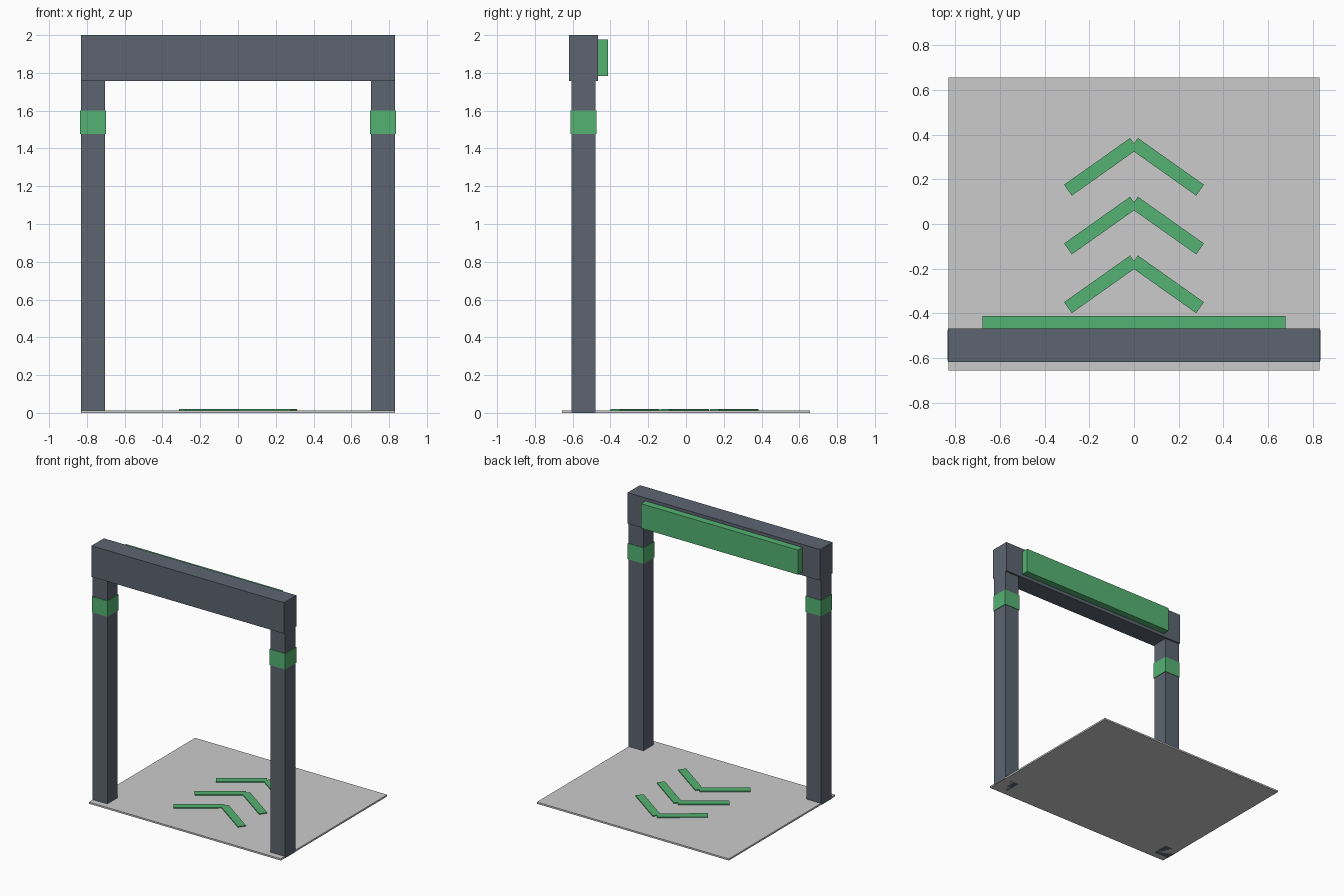
import bpy
from math import radians

if "Cube" in bpy.data.objects:
    bpy.data.objects.remove(bpy.data.objects["Cube"])


def material(name, rgb):
    mat = bpy.data.materials.new(name)
    mat.diffuse_color = (*rgb, 1)
    mat.use_nodes = True
    mat.node_tree.nodes["Principled BSDF"].inputs["Base Color"].default_value = mat.diffuse_color
    return mat


SLATE = material("slate", (0.11, 0.13, 0.165))
GREEN = material("green", (0.09, 0.45, 0.17))


def box(name, center, size, mat=None, turn=0):
    bpy.ops.mesh.primitive_cube_add(size=1, location=center)
    ob = bpy.context.object
    ob.name = name
    ob.scale = size
    bpy.ops.object.transform_apply(location=False, rotation=False, scale=True)
    ob.rotation_euler.z = radians(turn)
    if mat:
        ob.data.materials.append(mat)
    return ob


# Floor plate
box("floor_plate", (0, 0, 0.0065), (1.66, 1.312, 0.013))

# Posts with light bands, and direction arrow arms, on both sides
POST_X, POST_Y = 0.768, -0.543
for side, s in (("left", -1), ("right", 1)):
    box(f"{side}_post", (s * POST_X, POST_Y, 0.89), (0.128, 0.128, 1.78), SLATE)
    box(f"{side}_band", (s * POST_X, POST_Y, 1.538), (0.136, 0.136, 0.124), GREEN)
    for i in range(3):
        box(f"{side}_arrow_arm_{i + 1}", (s * 0.148, -0.27 + 0.263 * i, 0.0155),
            (0.362, 0.06, 0.009), GREEN, turn=-35.3 * s)

# Overhead beam and the sign panel on its rear face
box("top_beam", (0, POST_Y, 1.879), (1.664, 0.152, 0.242), SLATE)
box("sign_panel", (0, -0.442, 1.88), (1.356, 0.058, 0.192), GREEN)
